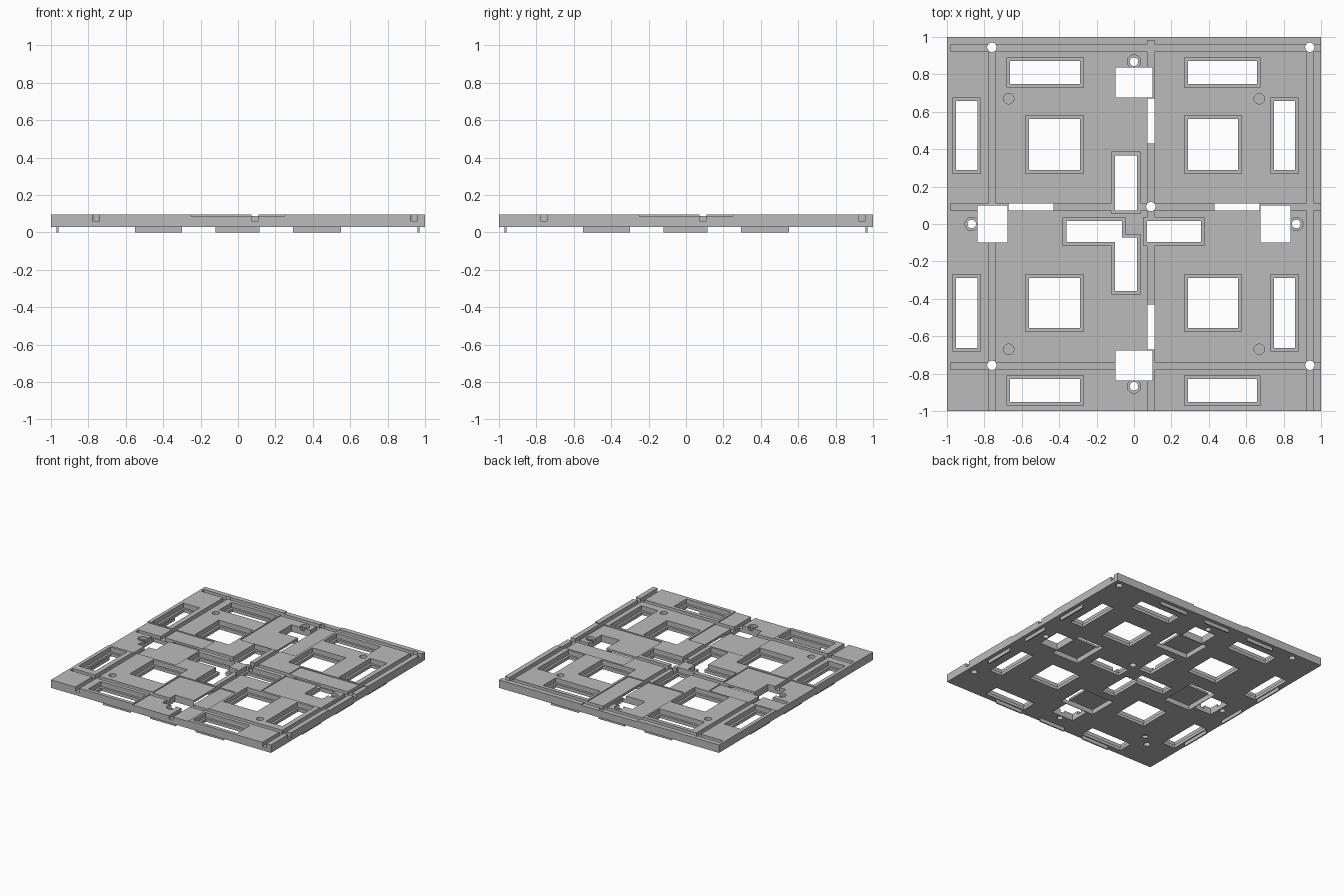
import bpy
import bmesh
from mathutils import Matrix, Vector

cube = bpy.data.objects.get("Cube")
if cube:
    bpy.data.objects.remove(cube)

BASE, TOP = 0.03, 0.095
LOW, HIGH = 0.0, 0.13      # cutters run past both faces
LEDGE, FLOOR, SHALLOW = 0.055, 0.06, 0.087

grey = bpy.data.materials.new("plain grey")
grey.use_nodes = True
colour = (0.5, 0.5, 0.5, 1)
grey.diffuse_color = colour
grey.node_tree.nodes["Principled BSDF"].inputs["Base Color"].default_value = colour


def make_object(name, bm):
    mesh = bpy.data.meshes.new(name)
    bm.to_mesh(mesh)
    bm.free()
    mesh.materials.append(grey)
    obj = bpy.data.objects.new(name, mesh)
    bpy.context.collection.objects.link(obj)
    return obj


def box(name, x0, x1, y0, y1, z0, z1):
    bm = bmesh.new()
    centre = Vector((x0 + x1, y0 + y1, z0 + z1)) / 2
    size = Matrix.Diagonal((x1 - x0, y1 - y0, z1 - z0, 1))
    bmesh.ops.create_cube(bm, size=1, matrix=Matrix.Translation(centre) @ size)
    return make_object(name, bm)


def cylinder(name, x, y, radius, z0, z1):
    bm = bmesh.new()
    bmesh.ops.create_cone(bm, cap_ends=True, segments=24, radius1=radius,
                          radius2=radius, depth=z1 - z0,
                          matrix=Matrix.Translation((x, y, (z0 + z1) / 2)))
    return make_object(name, bm)


plate = box("base_plate", -1, 1, -1, 1, BASE, TOP)


def cut(cutter):
    cutter.hide_render = True
    mod = plate.modifiers.new("cut", 'BOOLEAN')
    mod.operation = 'DIFFERENCE'
    mod.solver = 'EXACT'
    mod.object = cutter
    bpy.context.view_layer.objects.active = plate
    bpy.ops.object.modifier_apply(modifier=mod.name)
    bpy.data.objects.remove(cutter)


def cut_box(*bounds):
    cut(box("cutter", *bounds))


def cut_round(*spec):
    cut(cylinder("cutter", *spec))


def window(x0, x1, y0, y1, rim=0.018):
    """Through opening with a sunken ledge around it."""
    cut_box(x0, x1, y0, y1, LEDGE, HIGH)
    cut_box(x0 + rim, x1 - rim, y0 + rim, y1 - rim, LOW, HIGH)


# Shallow recesses reaching in from the middle of each side
for a, b in ((-1.1, -0.39), (0.39, 1.1)):
    cut_box(-0.255, 0.25, a, b, SHALLOW, HIGH)
    cut_box(a, b, -0.25, 0.255, SHALLOW, HIGH)

# Wire grooves, open at the front and at +x
for c, end in ((-0.76, 0.955), (0.09, 0.98), (0.94, 0.955)):
    cut_box(c - 0.019, c + 0.019, -1.1, end, FLOOR, HIGH)
for c in (-0.76, 0.09, 0.94):
    cut_box(-0.98, 1.1, c - 0.019, c + 0.019, FLOOR, HIGH)

# Square and perimeter windows
for a, b in ((-0.58, -0.27), (0.27, 0.575)):
    for c, d in ((-0.575, -0.27), (0.27, 0.58)):
        window(a, b, c, d)
for a, b in ((-0.68, -0.27), (0.27, 0.675)):
    for c, d in ((-0.97, -0.81), (0.73, 0.89)):
        window(a, b, c, d)
    for c, d in ((-0.97, -0.82), (0.73, 0.88)):
        window(c, d, a, b)

# Pinwheel of windows in the centre
window(-0.12, 0.035, 0.055, 0.385)
window(-0.12, 0.035, -0.375, -0.055)
window(-0.38, -0.045, -0.115, 0.035)
window(0.052, 0.375, -0.115, 0.035)

# Side openings with underside pockets and counterbored screw holes
for s in (-1, 1):
    a, b = sorted((s * 0.675, s * 0.838))
    cut_box(-0.1, 0.1, a, b, LOW, HIGH)
    cut_box(a, b, -0.1, 0.1, LOW, HIGH)
    a, b = sorted((s * 0.43, s * 0.67))
    cut_box(-0.155, 0.155, a, b, LOW, 0.07)
    cut_box(a, b, -0.155, 0.155, LOW, 0.07)
    for x, y in ((0, s * 0.868), (s * 0.868, 0)):
        cut_round(x, y, 0.036, 0.065, HIGH)
        cut_round(x, y, 0.023, LOW, HIGH)
    # Blind round sockets
    for t in (-1, 1):
        cut_round(s * 0.67, t * 0.67, 0.028, 0.065, HIGH)
cut_round(-0.67, -0.67, 0.024, LOW, 0.05)

# Holes at groove crossings
for x, y in ((-0.76, 0.945), (0.94, 0.945), (-0.76, -0.755), (0.94, -0.755), (0.09, 0.093)):
    cut_round(x, y, 0.025, LOW, HIGH)

# Thin locating ribs under each side
number = 0
for s in (-1, 1):
    for a, b in ((-0.55, -0.3), (-0.12, 0.115), (0.295, 0.55)):
        number += 1
        a0, b0 = s * 0.965 - 0.005, s * 0.965 + 0.005
        box(f"lengthwise_rib_{number}", a0, b0, a, b, 0, BASE + 0.005)
        box(f"crosswise_rib_{number}", a, b, a0, b0, 0, BASE + 0.005)
